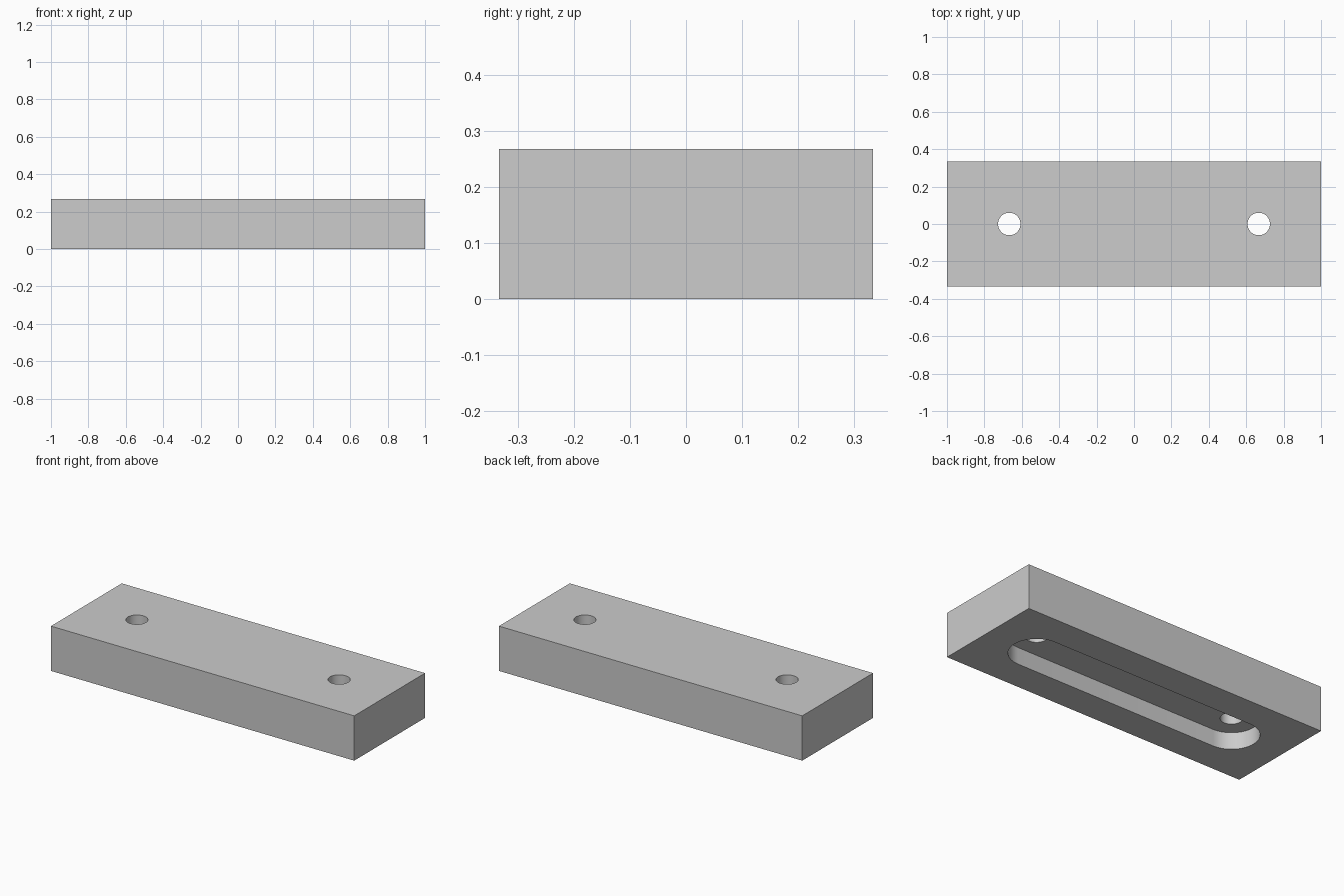
import bpy
import bmesh
from math import pi, cos, sin, radians

LENGTH, WIDTH, HEIGHT = 2.0, 0.667, 0.267
HOLE_X, HOLE_R = 0.667, 0.06
SLOT_R, SLOT_DEPTH = 0.15, 0.1
SEGMENTS = 48

cube = bpy.data.objects.get("Cube")
if cube:
    bpy.data.objects.remove(cube, do_unlink=True)

grey = bpy.data.materials.new("light_grey")
grey.use_nodes = True
colour = (0.604, 0.604, 0.604, 1.0)
grey.diffuse_color = colour
grey.node_tree.nodes["Principled BSDF"].inputs["Base Color"].default_value = colour


def prism(name, outline, bottom, top):
    """Extrude a counter-clockwise outline from bottom to top."""
    bm = bmesh.new()
    face = bm.faces.new([bm.verts.new((x, y, bottom)) for x, y in outline])
    result = bmesh.ops.extrude_face_region(bm, geom=[face])
    for vert in result["geom"]:
        if isinstance(vert, bmesh.types.BMVert):
            vert.co.z = top
    bmesh.ops.recalc_face_normals(bm, faces=bm.faces)
    mesh = bpy.data.meshes.new(name)
    bm.to_mesh(mesh)
    bm.free()
    mesh.materials.append(grey)
    obj = bpy.data.objects.new(name, mesh)
    bpy.context.collection.objects.link(obj)
    return obj


def arc(cx, radius, start, sweep, count):
    angles = [start + sweep * i / count for i in range(count + 1)]
    return [(cx + radius * cos(a), radius * sin(a)) for a in angles]


# Rectangular block
hx, hy = LENGTH / 2, WIDTH / 2
block = prism("mounting_block", [(-hx, -hy), (hx, -hy), (hx, hy), (-hx, hy)], 0, HEIGHT)

# Round-ended slot in the underside
half = SEGMENTS // 2
slot = arc(HOLE_X, SLOT_R, -pi / 2, pi, half) + arc(-HOLE_X, SLOT_R, pi / 2, pi, half)
cutters = [prism("slot_cutter", slot, -0.1, SLOT_DEPTH)]

# Screw holes through the top, one at each end of the slot
for side, x in (("left", HOLE_X), ("right", -HOLE_X)):
    circle = arc(x, HOLE_R, 0, 2 * pi, SEGMENTS)[:-1]
    cutters.append(prism(side + "_hole_cutter", circle, SLOT_DEPTH / 2, HEIGHT + 0.1))

# Cut the block, then drop the helpers
bpy.ops.object.select_all(action="DESELECT")
block.select_set(True)
bpy.context.view_layer.objects.active = block
for cutter in cutters:
    cutter.hide_render = True
    cut = block.modifiers.new(cutter.name, "BOOLEAN")
    cut.operation = "DIFFERENCE"
    cut.solver = "EXACT"
    cut.object = cutter
    bpy.ops.object.modifier_apply(modifier=cut.name)
    bpy.data.objects.remove(cutter, do_unlink=True)

bpy.ops.object.shade_smooth_by_angle(angle=radians(30))
